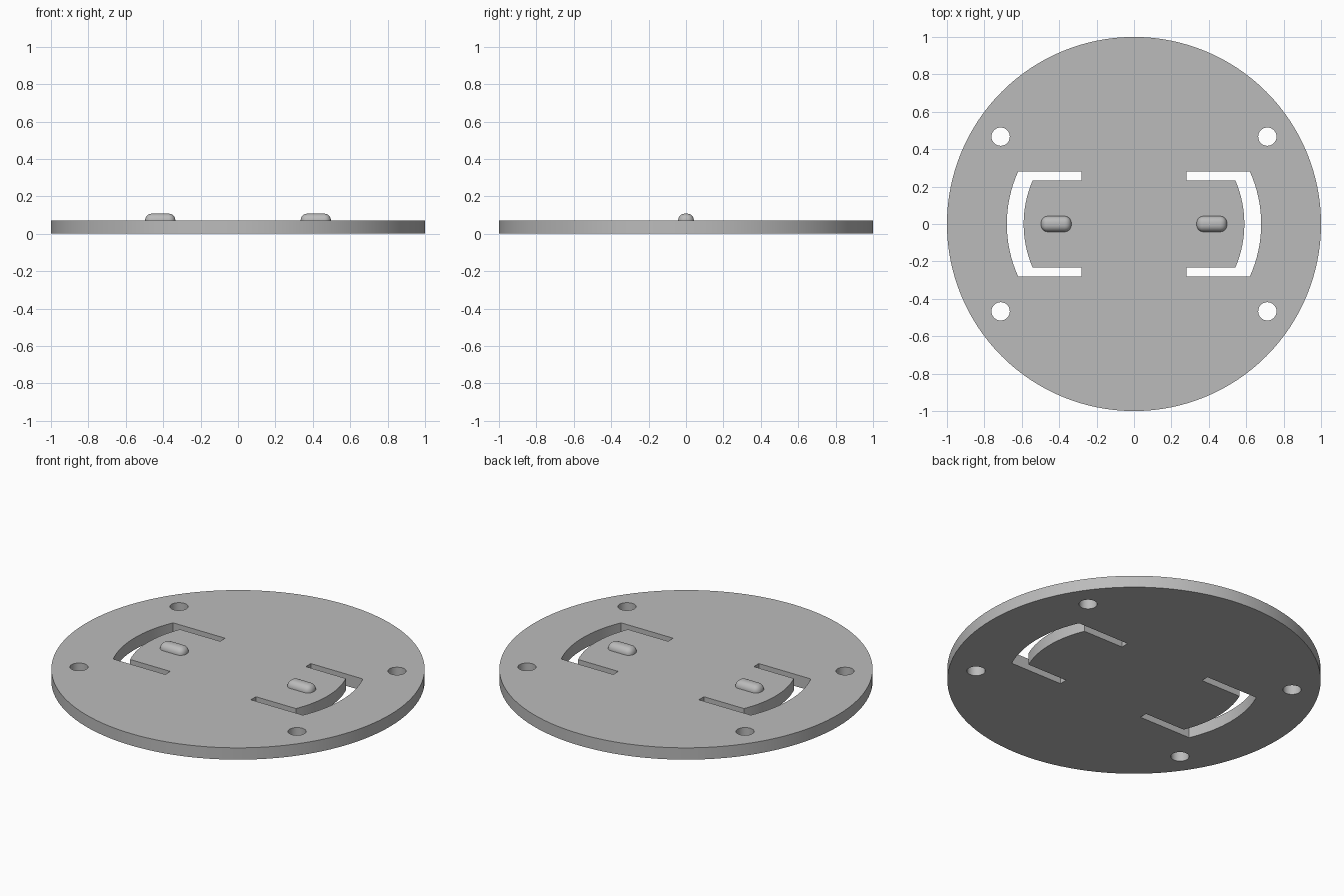
import bpy
import bmesh
from math import sin, cos, asin, pi

if "Cube" in bpy.data.objects:
    bpy.data.objects.remove(bpy.data.objects["Cube"], do_unlink=True)

THICK = 0.07
SLOT_OUT, SLOT_IN = 0.68, 0.59     # arc radii of the slot
HALF_OUT, HALF_IN = 0.28, 0.233    # half widths of the slot
SLOT_END = 0.28

grey = bpy.data.materials.new("light grey")
grey.use_nodes = True
grey.diffuse_color = (0.5, 0.5, 0.5, 1)
grey.node_tree.nodes["Principled BSDF"].inputs["Base Color"].default_value = (0.5, 0.5, 0.5, 1)


def finish(bm, name):
    mesh = bpy.data.meshes.new(name)
    bm.to_mesh(mesh)
    bm.free()
    mesh.materials.append(grey)
    obj = bpy.data.objects.new(name, mesh)
    bpy.context.collection.objects.link(obj)
    return obj


def smooth(obj, angle=pi / 6):
    bpy.ops.object.select_all(action='DESELECT')
    obj.select_set(True)
    bpy.context.view_layer.objects.active = obj
    bpy.ops.object.shade_smooth_by_angle(angle=angle)


def circle(x, y, r, n):
    return [(x + r * cos(2 * pi * i / n), y + r * sin(2 * pi * i / n)) for i in range(n)]


def arc(r, half, n=16):
    a = asin(half / r)
    return [(r * cos(a - 2 * a * i / n), r * sin(a - 2 * a * i / n)) for i in range(n + 1)]


def slot(side):
    # C-shaped cut that frees a spring tab
    pts = [(SLOT_END, HALF_OUT)] + arc(SLOT_OUT, HALF_OUT) + [(SLOT_END, -HALF_OUT)]
    pts += [(SLOT_END, -HALF_IN)] + arc(SLOT_IN, HALF_IN)[::-1] + [(SLOT_END, HALF_IN)]
    return [(side * x, y) for x, y in pts]


# Round plate with screw holes and tab slots
loops = [circle(0, 0, 1, 128), slot(1), slot(-1)]
loops += [circle(sx * 0.713, sy * 0.467, 0.049, 32) for sx in (1, -1) for sy in (1, -1)]
bm = bmesh.new()
for loop in loops:
    verts = [bm.verts.new((x, y, 0)) for x, y in loop]
    for a, b in zip(verts, verts[1:] + verts[:1]):
        bm.edges.new((a, b))
bmesh.ops.triangle_fill(bm, edges=bm.edges[:], use_beauty=True, normal=(0, 0, 1))
top = bmesh.ops.extrude_face_region(bm, geom=bm.faces[:])["geom"]
bmesh.ops.translate(bm, vec=(0, 0, THICK),
                    verts=[g for g in top if isinstance(g, bmesh.types.BMVert)])
bmesh.ops.recalc_face_normals(bm, faces=bm.faces[:])
smooth(finish(bm, "base_plate"))

# Rounded catch on each tab
for side, label in ((1, "left"), (-1, "right")):
    bm = bmesh.new()
    bmesh.ops.create_cube(bm, size=1)
    bmesh.ops.scale(bm, vec=(0.162, 0.084, 0.095), verts=bm.verts[:])
    bmesh.ops.bevel(bm, geom=bm.edges[:], offset=0.036, segments=6, profile=0.5,
                    affect='EDGES', clamp_overlap=True)
    # keep only what rises out of the plate
    bmesh.ops.bisect_plane(bm, geom=bm.verts[:] + bm.edges[:] + bm.faces[:],
                           plane_co=(0, 0, 0), plane_no=(0, 0, -1), clear_outer=True)
    bmesh.ops.translate(bm, vec=(side * 0.416, 0, 0.06), verts=bm.verts[:])
    smooth(finish(bm, label + "_catch"), pi / 4)
